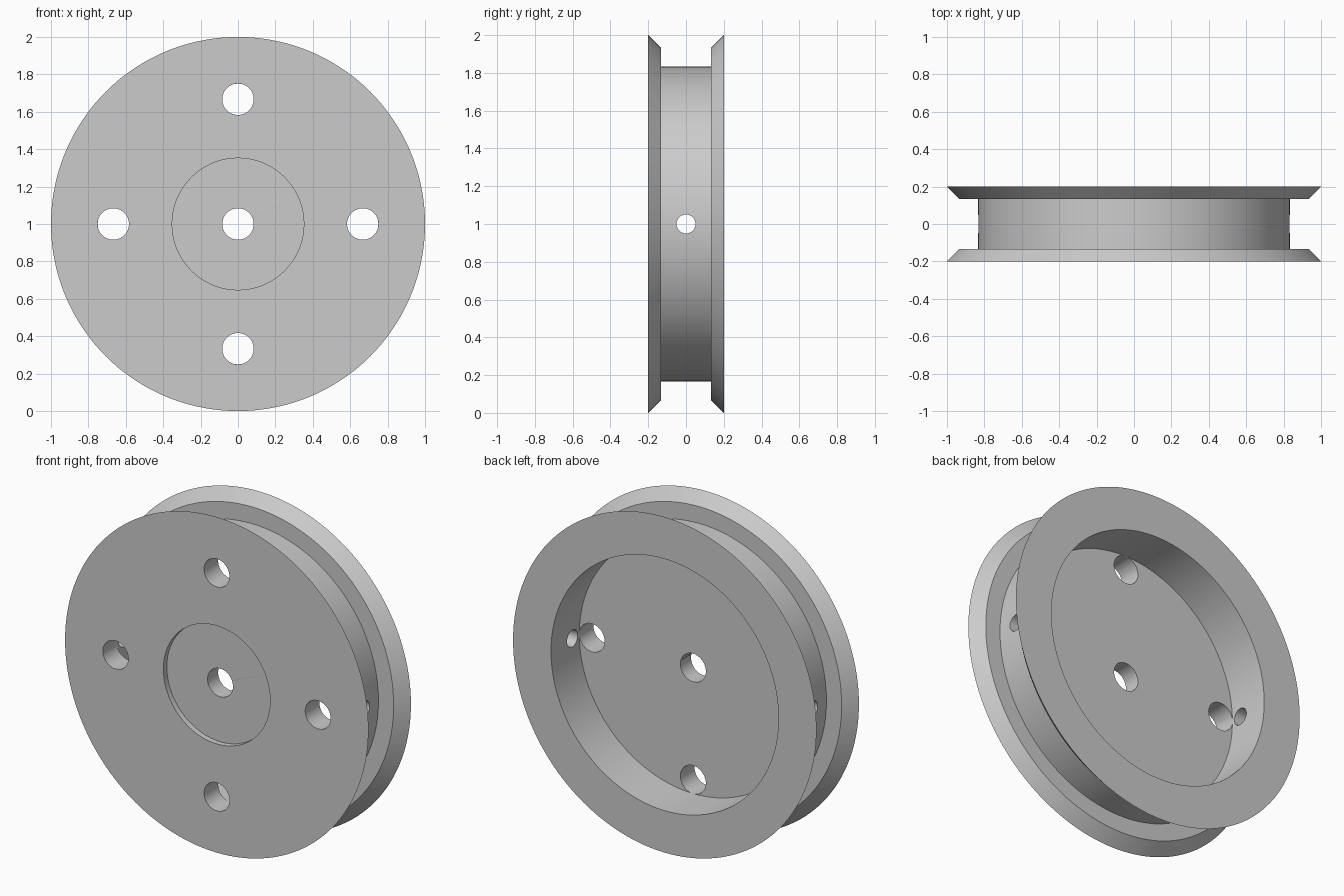
import bpy, bmesh
from math import pi, radians
from mathutils import Matrix, Vector

cube = bpy.data.objects.get("Cube")
if cube:
    bpy.data.objects.remove(cube, do_unlink=True)

SEGMENTS = 144
CENTRE = Vector((0, 0, 1))

grey = bpy.data.materials.new("plain_grey")
grey.use_nodes = True
colour = (0.6, 0.6, 0.6, 1)
grey.diffuse_color = colour
grey.node_tree.nodes["Principled BSDF"].inputs["Base Color"].default_value = colour


def add_object(name, bm):
    bmesh.ops.recalc_face_normals(bm, faces=bm.faces)
    mesh = bpy.data.meshes.new(name)
    bm.to_mesh(mesh)
    bm.free()
    mesh.materials.append(grey)
    obj = bpy.data.objects.new(name, mesh)
    bpy.context.collection.objects.link(obj)
    return obj


def lathe(name, profile):
    """Spin (radius, y) points about the wheel axle."""
    bm = bmesh.new()
    verts = [bm.verts.new((r, y, 1)) for r, y in profile]
    edges = [bm.edges.new(pair) for pair in zip(verts, verts[1:])]
    bmesh.ops.spin(bm, geom=verts + edges, cent=CENTRE, axis=(0, 1, 0),
                   angle=2 * pi, steps=SEGMENTS, use_merge=True)
    bmesh.ops.remove_doubles(bm, verts=bm.verts, dist=1e-5)
    return add_object(name, bm)


def drill(target, name, radius, length, axis, centre):
    """Cut a round hole along the given axis."""
    bm = bmesh.new()
    turn = Vector((0, 0, 1)).rotation_difference(Vector(axis)).to_matrix().to_4x4()
    bmesh.ops.create_cone(bm, cap_ends=True, segments=48, radius1=radius,
                          radius2=radius, depth=length,
                          matrix=Matrix.Translation(centre) @ turn)
    cutter = add_object(name, bm)
    cutter.hide_render = True
    cutter.hide_set(True)
    mod = target.modifiers.new(name, "BOOLEAN")
    mod.operation = "DIFFERENCE"
    mod.solver = "EXACT"
    mod.object = cutter
    bpy.context.view_layer.objects.active = target
    target.select_set(True)
    bpy.ops.object.modifier_apply(modifier=name)
    bpy.data.objects.remove(cutter, do_unlink=True)


# Pulley body: front recess, bevelled flanges, groove and hollow back
wheel = lathe("pulley_wheel", [
    (0, -0.167), (0.352, -0.167), (0.352, -0.2), (1, -0.2),
    (0.933, -0.133), (0.833, -0.133), (0.833, 0.133), (0.933, 0.133),
    (1, 0.2), (0.75, 0.2), (0.75, -0.067), (0, -0.067)])

# Axle hole and four bolt holes through the web
offsets = [(0, 0), (0.667, 0), (-0.667, 0), (0, 0.667), (0, -0.667)]
for i, (x, z) in enumerate(offsets):
    drill(wheel, f"web_hole_{i}", 0.084, 0.25, (0, 1, 0),
          CENTRE + Vector((x, -0.18, z)))

# Radial holes through the left and right of the groove wall
for name, side in (("left_hole", 1), ("right_hole", -1)):
    drill(wheel, name, 0.05, 0.3, (1, 0, 0), CENTRE + Vector((side * 0.79, 0, 0)))

# Smooth round walls, sharp rims
bpy.ops.object.select_all(action="DESELECT")
wheel.select_set(True)
bpy.context.view_layer.objects.active = wheel
bpy.ops.object.shade_smooth_by_angle(angle=radians(30))
